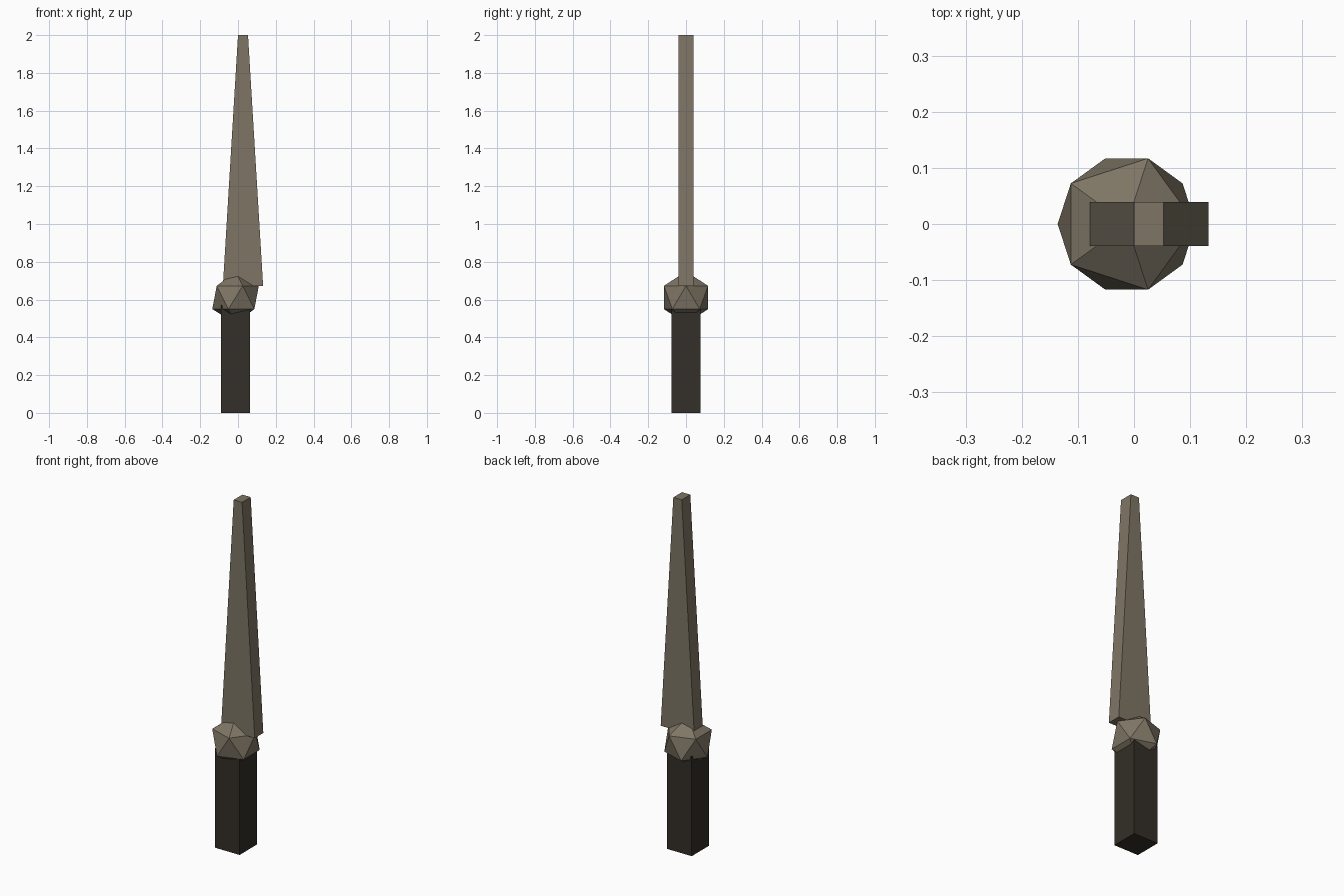
import bpy

if "Cube" in bpy.data.objects:
    bpy.data.objects.remove(bpy.data.objects["Cube"])

CX = -0.013  # shared axis of handle and guard


def material(name, color):
    mat = bpy.data.materials.new(name)
    mat.diffuse_color = (*color, 1)
    mat.use_nodes = True
    mat.node_tree.nodes["Principled BSDF"].inputs["Base Color"].default_value = mat.diffuse_color
    return mat


steel = material("dull_metal", (0.21, 0.18, 0.13))
grip = material("dark_grip", (0.033, 0.028, 0.021))


def tapered_box(name, z0, x0, z1, x1, half_y, mat):
    """Box with x ranges x0 at the bottom and x1 at the top."""
    bpy.ops.mesh.primitive_cube_add(size=2)
    ob = bpy.context.object
    ob.name = name
    for v in ob.data.vertices:
        z, xs = (z1, x1) if v.co.z > 0 else (z0, x0)
        v.co = (xs[1] if v.co.x > 0 else xs[0], half_y * v.co.y, z)
    ob.data.materials.append(mat)
    return ob


# Handle: square bar
side = (CX - 0.0775, CX + 0.0775)
tapered_box("handle", 0, side, 0.57, side, 0.0775, grip)

# Guard: faceted ball
bpy.ops.mesh.primitive_ico_sphere_add(subdivisions=1, radius=0.1376,
                                      location=(CX, 0, 0.611))
guard = bpy.context.object
guard.name = "guard"
guard.data.materials.append(steel)

# Blade: offset bar narrowing toward a blunt tip
tapered_box("blade", 0.672, (-0.08, 0.133), 2.0, (0.0, 0.053), 0.039, steel)
